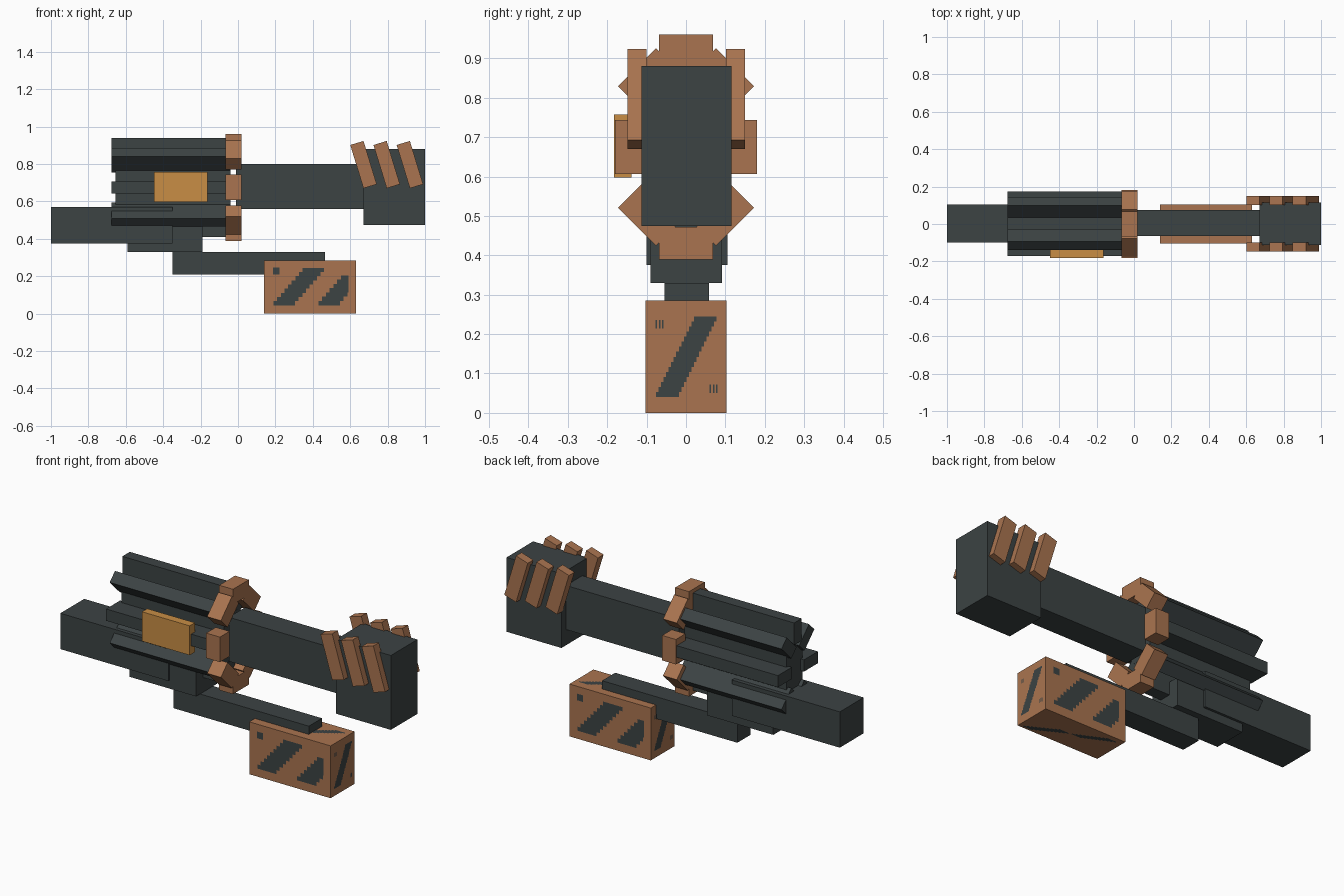
import bpy, bmesh, math
from mathutils import Matrix, Vector

cube = bpy.data.objects.get("Cube")
if cube:
    bpy.data.objects.remove(cube, do_unlink=True)


def material(name, rgb):
    m = bpy.data.materials.new(name)
    m.use_nodes = True
    m.diffuse_color = (*rgb, 1)
    m.node_tree.nodes["Principled BSDF"].inputs["Base Color"].default_value = (*rgb, 1)
    return m


DARK = material("dark_gunmetal", (0.045, 0.056, 0.057))
BROWN = material("copper_brown", (0.40, 0.175, 0.08))
AMBER = material("amber", (0.58, 0.27, 0.06))


def make_object(name, bm, mat):
    mesh = bpy.data.meshes.new(name)
    bm.to_mesh(mesh)
    bm.free()
    mesh.materials.append(mat)
    obj = bpy.data.objects.new(name, mesh)
    bpy.context.collection.objects.link(obj)
    return obj


def block(name, mat, x, y, z):
    """Axis-aligned box from its low and high limits."""
    return turned(name, mat, [(a + b) / 2 for a, b in (x, y, z)],
                  [b - a for a, b in (x, y, z)], 0, 'X')


def turned(name, mat, centre, size, angle, axis):
    """Box of a given size, turned about one axis."""
    bm = bmesh.new()
    bmesh.ops.create_cube(bm, size=1)
    bm.transform(Matrix.Translation(centre) @ Matrix.Rotation(angle, 4, axis)
                 @ Matrix.Diagonal((*size, 1)))
    return make_object(name, bm, mat)


# Main body, end block and grip
block("barrel_body", DARK, (-0.01, 0.67), (-0.065, 0.075), (0.56, 0.80))
block("end_block", DARK, (0.67, 1.0), (-0.113, 0.115), (0.475, 0.88))
block("rail_core", DARK, (-0.655, -0.04), (-0.065, 0.07), (0.56, 0.79))
block("stock", DARK, (-1.0, -0.35), (-0.10, 0.105), (0.375, 0.57))
block("stock_mount", DARK, (-0.59, -0.19), (-0.09, 0.092), (0.33, 0.48))
block("lower_arm", DARK, (-0.35, 0.465), (-0.055, 0.058), (0.21, 0.33))
block("side_plate", AMBER, (-0.45, -0.163), (-0.183, -0.138), (0.597, 0.757))

# Eight collar segments, each with a rail running back from it
MID = 0.675
for i in range(8):
    a = i * math.pi / 4
    c, s = math.cos(a), math.sin(a)
    if i % 2:
        ring, rail = (0.095, 0.173), (0.076, 0.145)
    elif i in (0, 4):
        ring, rail = (0.139, 0), (0.112, 0)
    else:
        ring, rail = (0, 0.244), (0, 0.205)
    sy, sz = (1 if c > 0 else -1), (1 if s > 0 else -1)
    turned(f"collar_segment_{i + 1}", BROWN, (-0.024, sy * ring[0], MID + sz * ring[1]),
           (0.083, 0.083, 0.136), a, 'X')
    turned(f"rail_{i + 1}", DARK, (-0.358, 0.002 + sy * rail[0], MID + sz * rail[1]),
           (0.635, 0.12, 0.064), a, 'X')

# Slanted fins on both sides of the end block
for side, y in (("right", -0.124), ("left", 0.126)):
    for i in range(3):
        turned(f"{side}_fin_{i + 1}", BROWN, (0.671 + 0.124 * i, y, 0.797),
               (0.074, 0.048, 0.242), math.radians(-17), 'Y')

# Magazine
MX = 0.385
HX, HY, H = 0.245, 0.103, 0.285
block("magazine", BROWN, (MX - HX, MX + HX), (-HY, HY), (0, H))


def band(bm, u, v, width, rise, run, limit, rows):
    """Stepped diagonal stripe of thin rows, cut off at a limit along u."""
    h = rise / rows
    for r in range(rows):
        lo = u + run * r / (rows - 1)
        hi = min(lo + width, limit)
        if hi > lo:
            pts = [(lo, v + r * h), (hi, v + r * h), (hi, v + r * h + h), (lo, v + r * h + h)]
            bm.faces.new([bm.verts.new((p, q, 0)) for p, q in pts])


def painted(name, bands, origin, right, up):
    """Stripes laid just above one face of the magazine."""
    bm = bmesh.new()
    for b in bands:
        band(bm, *b)
    right, up = Vector(right), Vector(up)
    frame = Matrix((right, up, right.cross(up))).transposed().to_4x4()
    bm.transform(Matrix.Translation(Vector(origin) + right.cross(up) * 0.002) @ frame)
    make_object(name, bm, DARK)


# Stripe patterns: start u, start v, width, rise, run, limit, rows
long_side = [(-0.195, 0.045, 0.115, 0.2, 0.155, 1, 9),
             (0.045, 0.045, 0.115, 0.16, 0.12, 0.205, 7),
             (-0.198, 0.21, 0.036, 0.036, 0, 1, 2)]
short_side = [(-0.076, 0.04, 0.058, 0.205, 0.096, 1, 16)]
for k in range(3):
    short_side += [(-0.077 + k * 0.008, 0.214, 0.004, 0.022, 0, 1, 2),
                   (0.06 + k * 0.008, 0.05, 0.004, 0.022, 0, 1, 2)]
under_side = [(-0.225, -0.09, 0.06, 0.09, 0.15, 1, 10),
              (0.0, 0.0, 0.06, 0.08, 0.15, 1, 10)]
upper_side = [(0.04, -0.03, 0.06, 0.09, 0.12, 0.225, 10)]

for name, d in (("front", 1), ("back", -1)):
    painted(f"{name}_stripes", long_side, (MX, -HY * d, 0), (d, 0, 0), (0, 0, 1))
for name, d in (("left", 1), ("right", -1)):
    painted(f"{name}_end_stripes", short_side, (MX + HX * d, 0, 0), (0, d, 0), (0, 0, 1))
painted("bottom_stripes", under_side, (MX, 0, 0.0), (-1, 0, 0), (0, 1, 0))
painted("top_stripes", upper_side, (MX, 0, H), (1, 0, 0), (0, 1, 0))
